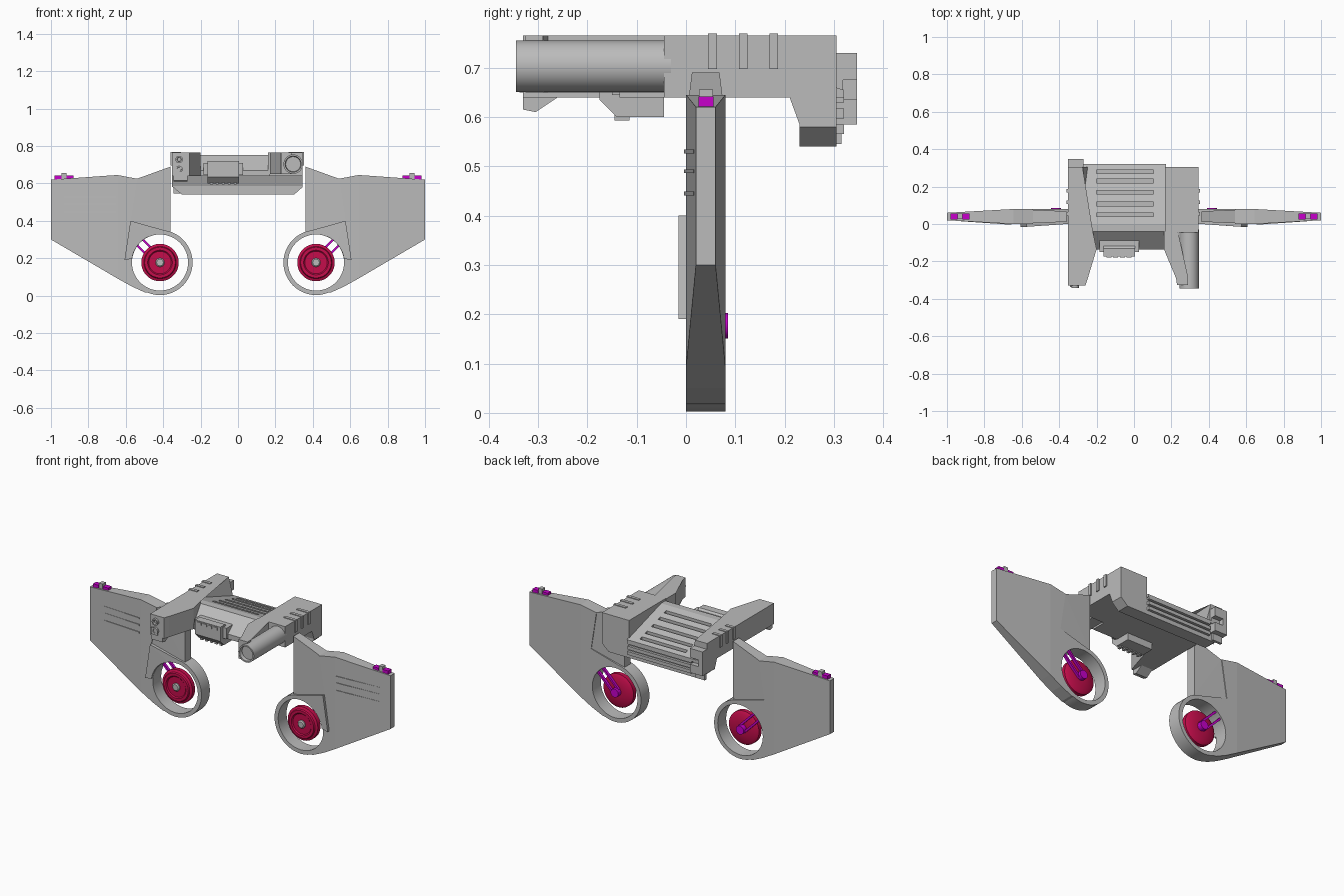
import bpy, bmesh, math
from mathutils import Vector

if "Cube" in bpy.data.objects:
    bpy.data.objects.remove(bpy.data.objects["Cube"])


def material(name, rgb):
    m = bpy.data.materials.new(name)
    m.use_nodes = True
    m.diffuse_color = (*rgb, 1)
    m.node_tree.nodes["Principled BSDF"].inputs["Base Color"].default_value = (*rgb, 1)
    return m


GREY = material("hull grey", (0.5, 0.5, 0.5))
RED = material("wheel red", (0.55, 0.004, 0.07))
PURPLE = material("fitting purple", (0.57, 0.0, 0.6))


def finish(name, bm, mat, smooth=False):
    bmesh.ops.recalc_face_normals(bm, faces=bm.faces)
    me = bpy.data.meshes.new(name)
    bm.to_mesh(me)
    bm.free()
    me.materials.append(mat)
    ob = bpy.data.objects.new(name, me)
    bpy.context.collection.objects.link(ob)
    if smooth:
        bpy.ops.object.select_all(action='DESELECT')
        ob.select_set(True)
        bpy.context.view_layer.objects.active = ob
        bpy.ops.object.shade_smooth_by_angle(angle=math.radians(35))
    return ob


def loft(name, a, b, mat=GREY):
    """Solid between two matching point loops."""
    bm = bmesh.new()
    va, vb = [[bm.verts.new(p) for p in loop] for loop in (a, b)]
    caps = [bm.faces.new(va), bm.faces.new(vb)]
    n = len(va)
    for i in range(n):
        j = (i + 1) % n
        bm.faces.new((va[i], va[j], vb[j], vb[i]))
    bmesh.ops.triangulate(bm, faces=caps)
    return finish(name, bm, mat)


def prism(name, pts, axis, lo, hi, mat=GREY):
    def place(p, d):
        c = list(p)
        c.insert("xyz".index(axis), d)
        return c
    return loft(name, [place(p, lo) for p in pts], [place(p, hi) for p in pts], mat)


def box(name, x, y, z, mat=GREY):
    return prism(name, [(x[0], y[0]), (x[1], y[0]), (x[1], y[1]), (x[0], y[1])], "z", *z, mat)


def hull(name, pts, mat=GREY):
    bm = bmesh.new()
    vs = [bm.verts.new(p) for p in pts]
    bmesh.ops.convex_hull(bm, input=vs)
    return finish(name, bm, mat)


def lathe(name, profile, x, z, mat=GREY, seg=48, closed=False):
    """Turn (radius, y) points round an axis parallel to y."""
    bm = bmesh.new()
    rings = []
    for r, y in profile:
        rings.append([bm.verts.new((x + r * math.cos(t), y, z + r * math.sin(t)))
                      for t in (2 * math.pi * i / seg for i in range(seg))])
    pairs = list(zip(rings, rings[1:]))
    if closed:
        pairs.append((rings[-1], rings[0]))
    else:
        bm.faces.new(rings[0])
        bm.faces.new(rings[-1])
    for a, b in pairs:
        for i in range(seg):
            j = (i + 1) % seg
            bm.faces.new((a[i], a[j], b[j], b[i]))
    return finish(name, bm, mat, True)


def cut(ob, cutter):
    mod = ob.modifiers.new("cut", 'BOOLEAN')
    mod.operation = 'DIFFERENCE'
    mod.solver = 'EXACT'
    mod.object = cutter
    bpy.context.view_layer.objects.active = ob
    bpy.ops.object.modifier_apply(modifier=mod.name)
    bpy.data.objects.remove(cutter)


# Wings, wheels and tip fittings, one set per side
WX, WZ, MID = 0.417, 0.177, 0.04
for side, s in (("right", -1), ("left", 1)):
    def slab(part, pts):
        return loft(side + part, [(s * x, y0, z) for x, z, y0, y1 in pts],
                    [(s * x, y1, z) for x, z, y0, y1 in pts])

    def even(pts, h=0.04):
        return [(x, z, MID - h, MID + h) for x, z in pts]

    slab("_wing_blade", even([(1, 0.3), (1, 0.62)], 0.02) + even([(0.645, 0.645), (0.645, 0.092)]))
    inner = slab("_wing_inner", even([(0.645, 0.645), (0.54, 0.625), (0.575, 0.4), (0.36, 0.34),
                                      (0.36, 0.2), (0.417, 0.01), (0.5, 0.018), (0.57, 0.05),
                                      (0.645, 0.092)]))
    plate = slab("_wing_plate", [(0.607, 0.19, -0.015, 0.02), (0.575, 0.4, -0.015, 0.02),
                                 (0.36, 0.34, 0, 0.02), (0.36, 0.25, 0, 0.02), (0.5, 0.21, -0.01, 0.02)])
    for part in (inner, plate):
        cut(part, lathe("hole_cutter", [(0.151, -0.1), (0.151, 0.2)], s * WX, WZ))
    slab("_wing_strut", even([(0.575, 0.4), (0.54, 0.625)], 0.036)
         + even([(0.36, 0.69), (0.36, 0.34)], 0.028))
    lathe(side + "_wheel_ring", [(0.15, 0), (0.174, 0), (0.174, 0.08), (0.15, 0.08)],
          s * WX, WZ, closed=True)
    # Thin ridges on the blade front
    for k, z in enumerate((0.53, 0.49, 0.445)):
        hull(f"{side}_ridge_{k}", [(s * x, y + d, z + e) for x, y in ((0.655, -0.004), (0.93, 0.015))
                                   for d in (0, 0.018) for e in (-0.004, 0.004)])
    # Wheel
    lathe(side + "_wheel_disc", [(0.06, 0.012), (0.066, 0.006), (0.082, 0.006), (0.086, 0.014),
                                 (0.1, 0.02), (0.1, 0.045), (0.085, 0.055), (0.03, 0.058)],
          s * WX, WZ, RED)
    lathe(side + "_wheel_hub", [(0.018, 0.0), (0.024, 0.006), (0.024, 0.02)], s * WX, WZ, seg=12)
    lathe(side + "_wheel_axle", [(0.026, 0.05), (0.026, 0.085)], s * WX, WZ, PURPLE, seg=12)
    out, across = Vector((s, 0, 1)).normalized(), Vector((s, 0, -1)).normalized()
    for k in (-1, 1):
        start = Vector((s * WX, 0.063, WZ)) + across * 0.022 * k
        hull(f"{side}_wheel_arm_{k}", [start + out * l + across * w + Vector((0, d, 0))
                                       for l in (0, 0.153) for w in (-0.006, 0.006)
                                       for d in (-0.008, 0.008)], PURPLE)
    # Tip fitting
    for k, x in enumerate((0.88, 0.945)):
        box(f"{side}_tip_block_{k}", sorted((s * x, s * (x + 0.036))), (0.025, 0.056),
            (0.615, 0.642), PURPLE)
    box(side + "_tip_bar", sorted((s * 0.9, s * 0.96)), (0.03, 0.05), (0.615, 0.637))
    box(side + "_tip_knob", sorted((s * 0.918, s * 0.943)), (0.026, 0.055), (0.62, 0.656))

# Centre body with sloping slotted deck
body = prism("centre_body", [(-0.135, 0.64), (-0.135, 0.67), (-0.04, 0.752), (0.0, 0.752),
                             (0.32, 0.655), (0.32, 0.64)], "x", -0.3, 0.17)
for y in (0.05, 0.107, 0.17, 0.23, 0.28):
    z = 0.752 - y * 0.303
    cut(body, box("slot_cutter", (-0.2, 0.105), (y - 0.01, y + 0.01), (z - 0.018, z + 0.1)))

# Rear belly with chamfered lower corners
prism("rear_belly", [(-0.353, 0.645), (-0.353, 0.585), (-0.3, 0.54), (0.3, 0.54),
                     (0.345, 0.58), (0.345, 0.645)], "y", 0.23, 0.305)
hull("belly_slope", [(x, y, z) for x in (-0.353, 0.345)
                     for y, z in ((0.21, 0.64), (0.232, 0.58), (0.232, 0.64))])
for k in range(3):
    z = 0.565 + 0.032 * k
    box(f"rear_rib_{k}", (-0.26, 0.165), (0.3, 0.32), (z, z + 0.02))

# Right arm, long and tapering, with a sloped inner wall
prism("right_arm", [(-0.353, 0.305), (-0.353, -0.33), (-0.26, -0.33), (-0.25, -0.3),
                    (-0.2, -0.135), (-0.22, -0.04), (-0.29, -0.04), (-0.275, 0.305)],
      "z", 0.64, 0.765)
hull("right_arm_wall", [(-0.3, -0.04, 0.765), (-0.29, -0.04, 0.75), (-0.3, 0.305, 0.765),
                        (-0.275, 0.305, 0.765), (-0.245, 0.305, 0.65), (-0.3, 0.305, 0.64)])
prism("right_arm_foot", [(-0.33, 0.65), (-0.33, 0.615), (-0.305, 0.61), (-0.26, 0.64),
                         (-0.26, 0.65)], "x", -0.345, -0.27)
box("right_arm_nose", (-0.343, -0.3), (-0.338, -0.32), (0.65, 0.69))
for k, z in enumerate((0.675, 0.728)):
    lathe(f"nose_port_{k}", [(0.01, -0.33), (0.012, -0.342), (0.02, -0.342), (0.02, -0.32)],
          -0.315, z, seg=16)
cap = box("rear_cap", (-0.353, -0.27), (0.3, 0.347), (0.585, 0.73))
cut(cap, box("notch_cutter", (-0.325, -0.2), (0.318, 0.4), (0.635, 0.675)))
box("rear_cap_foot", (-0.345, -0.28), (0.3, 0.315), (0.545, 0.59))

# Left housing, fairing and tube
box("left_housing", (0.165, 0.345), (-0.045, 0.305), (0.64, 0.765))
prism("left_fairing", [(0.16, -0.04), (0.16, -0.135), (0.175, -0.135), (0.225, -0.29),
                       (0.23, -0.325), (0.29, -0.325), (0.29, -0.29), (0.235, -0.28),
                       (0.235, -0.04)], "z", 0.65, 0.765)
lathe("left_tube", [(0.052, -0.03), (0.052, -0.345), (0.043, -0.345), (0.04, -0.325)], 0.295, 0.703)

# Straps over both flanks
for k, y in enumerate((0.054, 0.116, 0.178)):
    box(f"left_strap_{k}", (0.27, 0.352), (y - 0.009, y + 0.009), (0.697, 0.769))
    box(f"right_strap_{k}", (-0.36, -0.305), (y - 0.009, y + 0.009), (0.697, 0.769))

# Front sensor box with teeth and its bracket
prism("sensor_box", [(-0.175, 0.72), (-0.175, 0.635), (-0.14, 0.6), (-0.045, 0.6),
                     (-0.045, 0.65), (-0.13, 0.72)], "x", -0.163, 0.005)
box("sensor_bracket", (-0.185, 0.028), (-0.15, -0.06), (0.645, 0.71))
for k in range(5):
    x = -0.15 + k * 0.032
    box(f"sensor_tooth_{k}", (x, x + 0.015), (-0.145, -0.115), (0.593, 0.62))
for k in range(4):
    x = -0.147 + k * 0.036
    box(f"sensor_window_{k}", (x, x + 0.026), (-0.18, -0.17), (0.698, 0.714))
